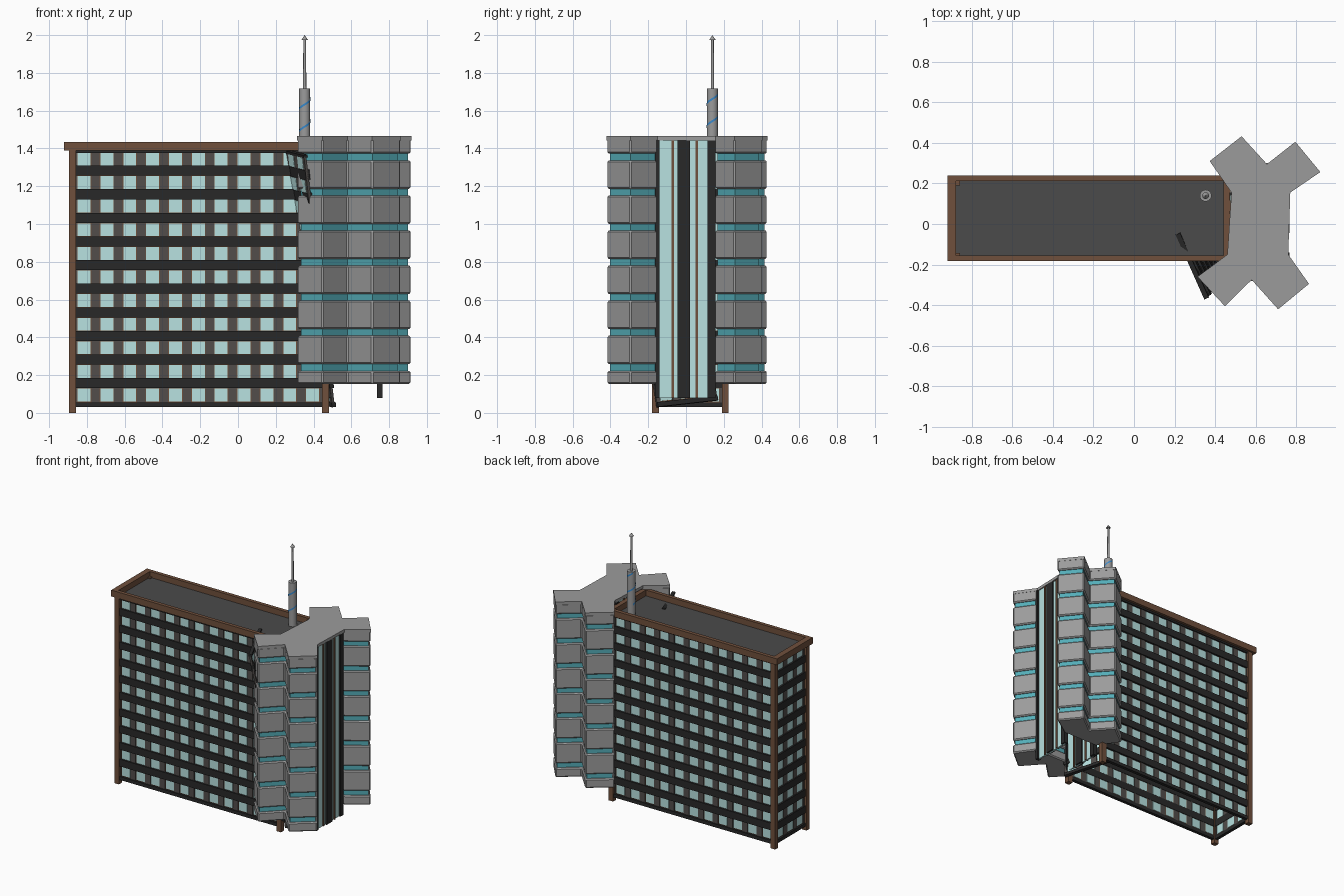
import bpy, bmesh, math
from mathutils import Matrix, Vector

if "Cube" in bpy.data.objects:
    bpy.data.objects.remove(bpy.data.objects["Cube"])


def material(name, *rgb):
    m = bpy.data.materials.new(name)
    m.diffuse_color = (*rgb, 1)
    m.use_nodes = True
    m.node_tree.nodes["Principled BSDF"].inputs["Base Color"].default_value = m.diffuse_color
    return m


BROWN = material("brown", 0.16, 0.08, 0.045)
DARK = material("dark", 0.022, 0.022, 0.022)
PILLAR = material("pillar", 0.085, 0.075, 0.07)
GLASS = material("pale_glass", 0.48, 0.76, 0.75)
TEAL = material("teal_glass", 0.09, 0.42, 0.48)
ROOF = material("roof_grey", 0.07, 0.07, 0.07)
GREY = material("concrete", 0.33, 0.33, 0.33)
BLUE = material("blue", 0.04, 0.25, 0.6)


def finish(name, bm, mat):
    bmesh.ops.recalc_face_normals(bm, faces=bm.faces)
    me = bpy.data.meshes.new(name)
    bm.to_mesh(me)
    bm.free()
    me.materials.append(mat)
    ob = bpy.data.objects.new(name, me)
    bpy.context.collection.objects.link(ob)
    return ob


def boxes(name, items, mat, matrix=Matrix()):
    """Each item is (x0, x1, y0, y1, z0, z1)."""
    bm = bmesh.new()
    for x0, x1, y0, y1, z0, z1 in items:
        m = Matrix.Translation(((x0 + x1) / 2, (y0 + y1) / 2, (z0 + z1) / 2)) @ \
            Matrix.Diagonal((x1 - x0, y1 - y0, z1 - z0, 1))
        bmesh.ops.create_cube(bm, size=1, matrix=matrix @ m)
    return finish(name, bm, mat)


def prisms(name, outline, levels, mat):
    bm = bmesh.new()
    for z0, z1 in levels:
        f = bm.faces.new([bm.verts.new((x, y, z0)) for x, y in outline])
        ext = bmesh.ops.extrude_face_region(bm, geom=[f], use_keep_orig=True)
        bmesh.ops.translate(bm, vec=(0, 0, z1 - z0),
                            verts=[g for g in ext["geom"] if isinstance(g, bmesh.types.BMVert)])
    return finish(name, bm, mat)


def inset(outline, d):
    """Mitred inset of a counter-clockwise outline."""
    pts = [Vector(p) for p in outline]
    out = []
    for i, p in enumerate(pts):
        a = (p - pts[i - 1]).normalized()
        b = (pts[(i + 1) % len(pts)] - p).normalized()
        na, nb = Vector((-a.y, a.x)), Vector((-b.y, b.x))
        out.append(tuple(p + (na + nb) * d / (1 + na.dot(nb))))
    return out


def facade(name, origin, u, w, length, cols, rows=11):
    """Window wall: u runs along it, w runs up it, outward is u x w."""
    u, w = Vector(u).normalized(), Vector(w).normalized()
    n = u.cross(w).normalized()
    w = n.cross(u)
    mat = Matrix((u, n, w)).transposed().to_4x4()
    mat.translation = origin
    p = length / cols
    bands = [(0, length, -0.004, 0.02, 0.03, 0.055), (0, length, -0.004, 0.02, 1.375, 1.39)]
    bands += [(0, length, -0.004, 0.02, 0.131 + 0.125 * i, 0.184 + 0.125 * i) for i in range(rows - 1)]
    boxes(name + "_bands", bands, DARK, mat)
    edges = [(max(0, i * p - 0.022), min(length, i * p + 0.022)) for i in range(cols + 1)]
    boxes(name + "_pillars", [(a, b, -0.002, 0.012, 0.04, 1.38) for a, b in edges], PILLAR, mat)
    frames, panes = [], []
    for c in range(cols):
        for r in range(rows):
            x, z = (c + 0.5) * p, 0.0945 + 0.125 * r
            frames.append((x - 0.04, x + 0.04, 0, 0.005, z - 0.04, z + 0.04))
            panes.append((x - 0.034, x + 0.034, -0.003, 0.008, z - 0.034, z + 0.034))
    boxes(name + "_frames", frames, BROWN, mat)
    boxes(name + "_panes", panes, GLASS, mat)


# Slab block: four window walls (the hidden end wall leans)
UP = (0, 0, 1)
facade("front_wall", (-0.875, -0.15, 0), (1, 0, 0), UP, 1.33, 11)
facade("back_wall", (0.455, 0.20, 0), (-1, 0, 0), UP, 1.33, 11)
facade("left_wall", (-0.868, 0.20, 0), (0, -1, 0), UP, 0.35, 3)
facade("leaning_end_wall", (0.505, -0.15, 0), (-0.12, 0.27, 0.03), (-0.17, -0.02, 0.98), 0.35, 3)

# Corner posts, roof slab and parapet
boxes("corner_posts", [(x, x + 0.037, y, y + 0.036, 0, 1.4)
                       for x in (-0.895, 0.444) for y in (-0.18, 0.19)], BROWN)
boxes("slab_roof", [(-0.88, 0.46, -0.16, 0.215, 1.383, 1.392)], ROOF)
boxes("parapet", [(-0.92, 0.475, -0.182, -0.155, 1.388, 1.435),
                  (-0.92, 0.475, 0.212, 0.24, 1.388, 1.435),
                  (-0.92, -0.877, -0.155, 0.212, 1.388, 1.435),
                  (0.44, 0.475, -0.155, 0.212, 1.388, 1.435)], BROWN)

# Tower: two V-shaped wings of stacked blocks with recessed glass bands
front = [(0.46, -0.15), (0.313, -0.26), (0.448, -0.405), (0.58, -0.275),
         (0.71, -0.42), (0.862, -0.295), (0.76, -0.15)]
back = [(0.77, 0.155), (0.918, 0.256), (0.795, 0.405), (0.655, 0.295),
        (0.53, 0.432), (0.373, 0.31), (0.48, 0.155)]
gaps = [(0.223 + 0.1857 * i, 0.258 + 0.1857 * i) for i in range(7)]
stops = [0.154] + [z for g in gaps for z in g] + [1.45]
blocks = list(zip(stops[::2], stops[1::2]))
for name, outline in (("front_wing", front), ("back_wing", back)):
    ob = prisms(name + "_blocks", outline, blocks, GREY)
    bev = ob.modifiers.new("chamfer", "BEVEL")
    bev.width, bev.segments = 0.008, 1
    prisms(name + "_glass", inset(outline, 0.013), [(a - 0.005, b + 0.005) for a, b in gaps], TEAL)
prisms("tower_roof", front + back, [(1.443, 1.465)], GREY)

# Tower core: vertical strips on both sides between the wings
for side, x in (("right", 0.735), ("left", 0.47)):
    boxes(side + "_core_glass", [(x + 0.006, x + 0.018, -0.145, 0.14, 0.08, 1.445)], GLASS)
    boxes(side + "_core_dark", [(x, x + 0.03, a, b, 0.08, 1.445) for a, b in
                                ((-0.165, -0.14), (-0.045, 0.02), (0.115, 0.155))], DARK)
    boxes(side + "_core_mullions", [(x, x + 0.025, a, a + 0.014, 0.08, 1.445)
                                    for a in (-0.078, 0.05)], BROWN)


# Mast with spiral stripe
def cone(name, r1, r2, z0, z1, mat, sides=24):
    bm = bmesh.new()
    bmesh.ops.create_cone(bm, cap_ends=True, segments=sides, radius1=r1, radius2=r2, depth=z1 - z0,
                          matrix=Matrix.Translation((0.353, 0.14, (z0 + z1) / 2)))
    ob = finish(name, bm, mat)
    for f in ob.data.polygons:
        f.use_smooth = len(f.vertices) == 4


cone("mast_base", 0.029, 0.029, 1.385, 1.718, GREY)
cone("mast_pole", 0.009, 0.007, 1.71, 1.98, GREY, 12)
cone("mast_tip", 0.017, 0.0, 1.975, 2.0, GREY, 12)

bm = bmesh.new()
prev = None
for i in range(49):
    t = i / 48
    a = t * 4 * math.pi + 2.6
    z = 1.47 + 0.235 * t
    pair = [bm.verts.new((0.353 + 0.0305 * math.cos(a), 0.14 + 0.0305 * math.sin(a), z + dz))
            for dz in (0, 0.012)]
    if prev:
        bm.faces.new((prev[0], pair[0], pair[1], prev[1]))
    prev = pair
finish("mast_stripe", bm, BLUE)
